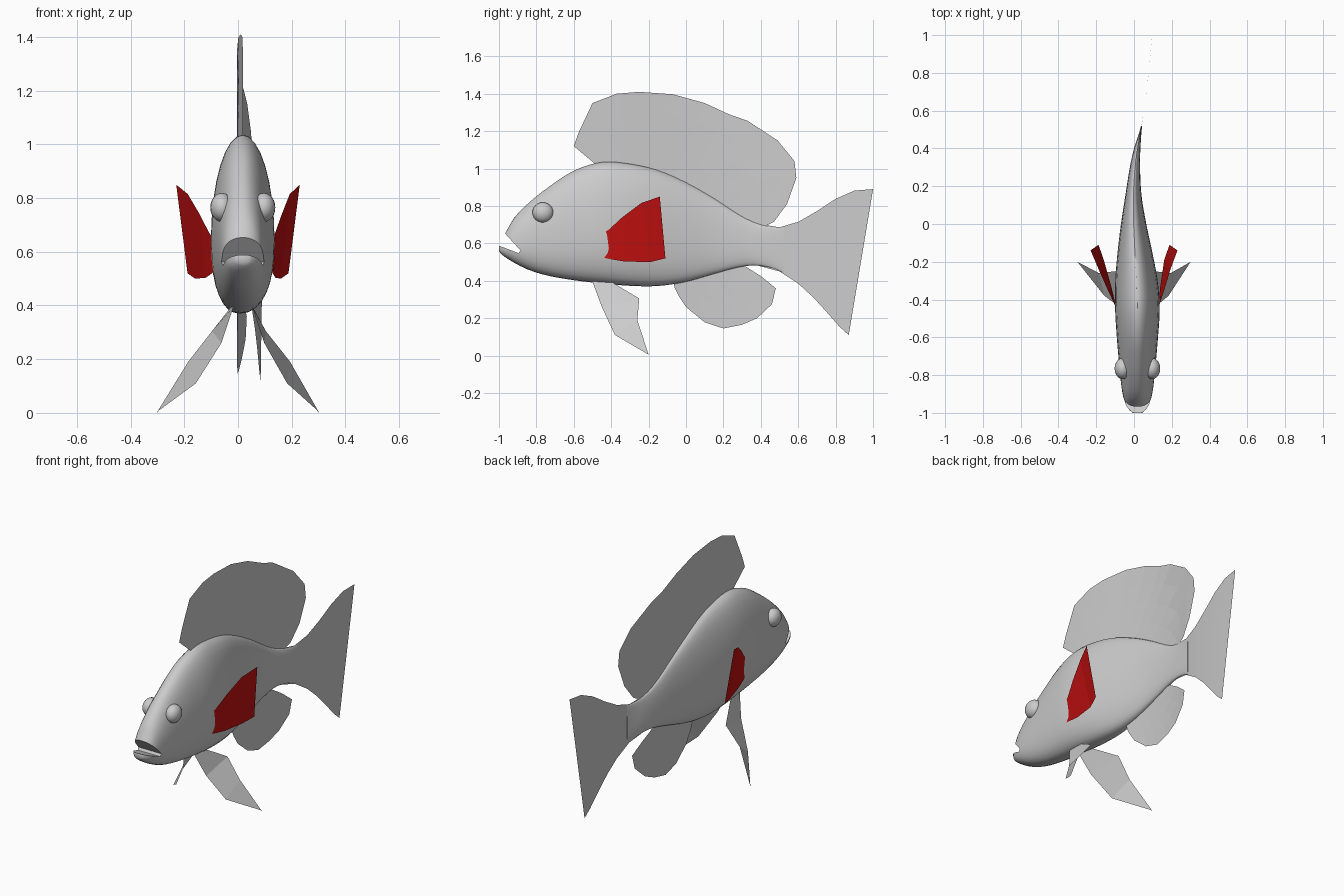
import bpy, bmesh, math

if "Cube" in bpy.data.objects:
    bpy.data.objects.remove(bpy.data.objects["Cube"])

# Body stations: y, spine x, half width, top z, bottom z
BODY = [(-1.0, .018, .025, .595, .558), (-.985, .018, .042, .625, .540), (-.96, .018, .060, .665, .522),
        (-.92, .018, .074, .735, .497), (-.85, .018, .086, .808, .462), (-.75, .018, .096, .890, .430),
        (-.6, .018, .109, .988, .403), (-.45, .018, .118, 1.034, .386), (-.3, .013, .112, 1.025, .373),
        (-.15, .005, .092, .990, .372), (0, -.002, .067, .925, .395), (.15, -.003, .043, .840, .437),
        (.3, .005, .027, .743, .476), (.4, .017, .017, .700, .480), (.52, .040, .003, .686, .443),
        (.75, .072, .003, .8, .24), (1.0, .096, .003, .89, .1)]


def station(y):
    """Smooth (Hermite) interpolation of the body table."""
    y = max(BODY[0][0], min(BODY[-1][0], y))
    i = max(k for k in range(len(BODY) - 1) if BODY[k][0] <= y)
    a, b = BODY[i], BODY[i + 1]
    p, q = BODY[max(i - 1, 0)], BODY[min(i + 2, len(BODY) - 1)]
    h = b[0] - a[0]
    t = (y - a[0]) / h
    out = []
    for c in range(1, 5):
        m0 = (b[c] - p[c]) / (b[0] - p[0]) * h
        m1 = (q[c] - a[c]) / (q[0] - a[0]) * h
        out.append((2*t**3 - 3*t*t + 1) * a[c] + (t**3 - 2*t*t + t) * m0
                   + (3*t*t - 2*t**3) * b[c] + (t**3 - t*t) * m1)
    return out


def spine(y):
    return station(y)[0]


def make(name, verts, faces):
    me = bpy.data.meshes.new(name)
    me.from_pydata(verts, [], faces)
    bm = bmesh.new()
    bm.from_mesh(me)
    bmesh.ops.recalc_face_normals(bm, faces=bm.faces)
    bm.to_mesh(me)
    bm.free()
    ob = bpy.data.objects.new(name, me)
    bpy.context.collection.objects.link(ob)
    return ob


def smooth(ob, angle):
    bpy.ops.object.select_all(action='DESELECT')
    ob.select_set(True)
    bpy.context.view_layer.objects.active = ob
    bpy.ops.object.shade_smooth_by_angle(angle=math.radians(angle))


def sheet(name, a, b, n, to3d):
    """Thin fin spanning two edges, with n divisions between them."""
    verts = [to3d(*[u + (v - u) * k / n for u, v in zip(p, q)])
             for p, q in zip(a, b) for k in range(n + 1)]
    w = n + 1
    faces = [(i*w + k, i*w + k + 1, (i+1)*w + k + 1, (i+1)*w + k)
             for i in range(len(a) - 1) for k in range(n)]
    return make(name, verts, faces)


def on_spine(y, z):
    return (spine(y), y, z)


# Body: egg-shaped sections lofted along the bent spine
SEG = 32
ys = [-1, -.993, -.985, -.972, -.96, -.94, -.92, -.885] + [-.85 + 1.37 * i / 34 for i in range(35)]
verts = []
for y in ys:
    x, w, top, bot = station(y)
    mid = bot + .4 * (top - bot)
    for k in range(SEG):
        t = 2 * math.pi * k / SEG
        c, s = math.cos(t), math.sin(t)
        e = 1 if s >= 0 else .82
        px = math.copysign(abs(c) ** e, c) * w
        pz = abs(s) ** e * (top - mid) if s >= 0 else -abs(s) ** e * (mid - bot)
        verts.append((x + px, y, mid + pz))
faces = [(r*SEG + k, r*SEG + (k+1) % SEG, (r+1)*SEG + (k+1) % SEG, (r+1)*SEG + k)
         for r in range(len(ys) - 1) for k in range(SEG)]
faces += [tuple(range(SEG)), tuple(range((len(ys) - 1) * SEG, len(ys) * SEG))]
body = make("body", verts, faces)

# Open mouth: wedge cut from the snout
wedge = [(-1.1, .625), (-.895, .548), (-.885, .562), (-1.1, .80)]
cutter = make("mouth_cutter", [(x, y, z) for x in (-.3, .3) for y, z in wedge],
              [(0, 1, 2, 3), (4, 5, 6, 7)] + [(i, (i+1) % 4, (i+1) % 4 + 4, i + 4) for i in range(4)])
cutter.hide_render = True
mod = body.modifiers.new("mouth", 'BOOLEAN')
mod.operation, mod.object, mod.solver = 'DIFFERENCE', cutter, 'EXACT'
bpy.context.view_layer.objects.active = body
bpy.ops.object.modifier_apply(modifier="mouth")
bpy.data.objects.remove(cutter)
smooth(body, 40)

# Tail fin
sheet("tail_fin",
      [(.38, .705), (.5, .686), (.6, .715), (.7, .772), (.8, .838), (.9, .882), (1.0, .89)],
      [(.38, .482), (.5, .45), (.6, .385), (.68, .312), (.75, .235), (.82, .155), (.87, .11)],
      4, on_spine)

# Dorsal fin
outer = [(-.6, 1.12), (-.575, 1.19), (-.5, 1.35), (-.37, 1.4), (-.25, 1.41), (-.07, 1.397), (.1, 1.35),
         (.23, 1.29), (.33, 1.255), (.49, 1.15), (.58, 1.04), (.59, .95), (.54, .81), (.47, .715)]
base = [-.47 + .87 * i / (len(outer) - 1) for i in range(len(outer))]
sheet("dorsal_fin", outer, [(y, station(y)[2] - .02) for y in base], 4, on_spine)

# Anal fin
outer = [(-.06, .36), (-.04, .32), (0, .26), (.1, .178), (.2, .145), (.3, .165), (.38, .2),
         (.46, .275), (.48, .36), (.4, .425)]
base = [-.07 + .36 * i / (len(outer) - 1) for i in range(len(outer))]
sheet("anal_fin", outer, [(y, station(y)[3] + .02) for y in base], 4, on_spine)

# Paired fins and eyes
red = bpy.data.materials.new("red")
red.diffuse_color = (.55, .005, .005, 1)
red.use_nodes = True
red.node_tree.nodes["Principled BSDF"].inputs["Base Color"].default_value = red.diffuse_color
for side, s in (("right", 1), ("left", -1)):
    # points are (sideways offset, y, z); the roots follow the body's own centre
    def place(x, y, z):
        c = .018 * max(0, min(1, (-.2 - y) / .25))
        return (c + s * x, y, z)

    sheet(side + "_pelvic_fin",
          [(.035, -.5, .395), (.08, -.45, .26), (.17, -.38, .11), (.3, -.2, .005)],
          [(.04, -.4, .395), (.1, -.25, .305), (.19, -.26, .19), (.3, -.2, 0)], 1, place)

    fin = sheet(side + "_pectoral_fin",
                [(.108, -.46, .645), (.125, -.41, .675), (.153, -.34, .74), (.19, -.24, .815), (.23, -.14, .85)],
                [(.108, -.45, .525), (.118, -.4, .515), (.13, -.33, .503), (.16, -.19, .5), (.188, -.11, .52)],
                1, place)
    fin.data.materials.append(red)

    bpy.ops.mesh.primitive_uv_sphere_add(segments=20, ring_count=12, radius=1,
                                         location=(.018 + s * .078, -.765, .765))
    eye = bpy.context.object
    eye.name = side + "_eye"
    eye.scale = (.043, .056, .054)
    smooth(eye, 60)
